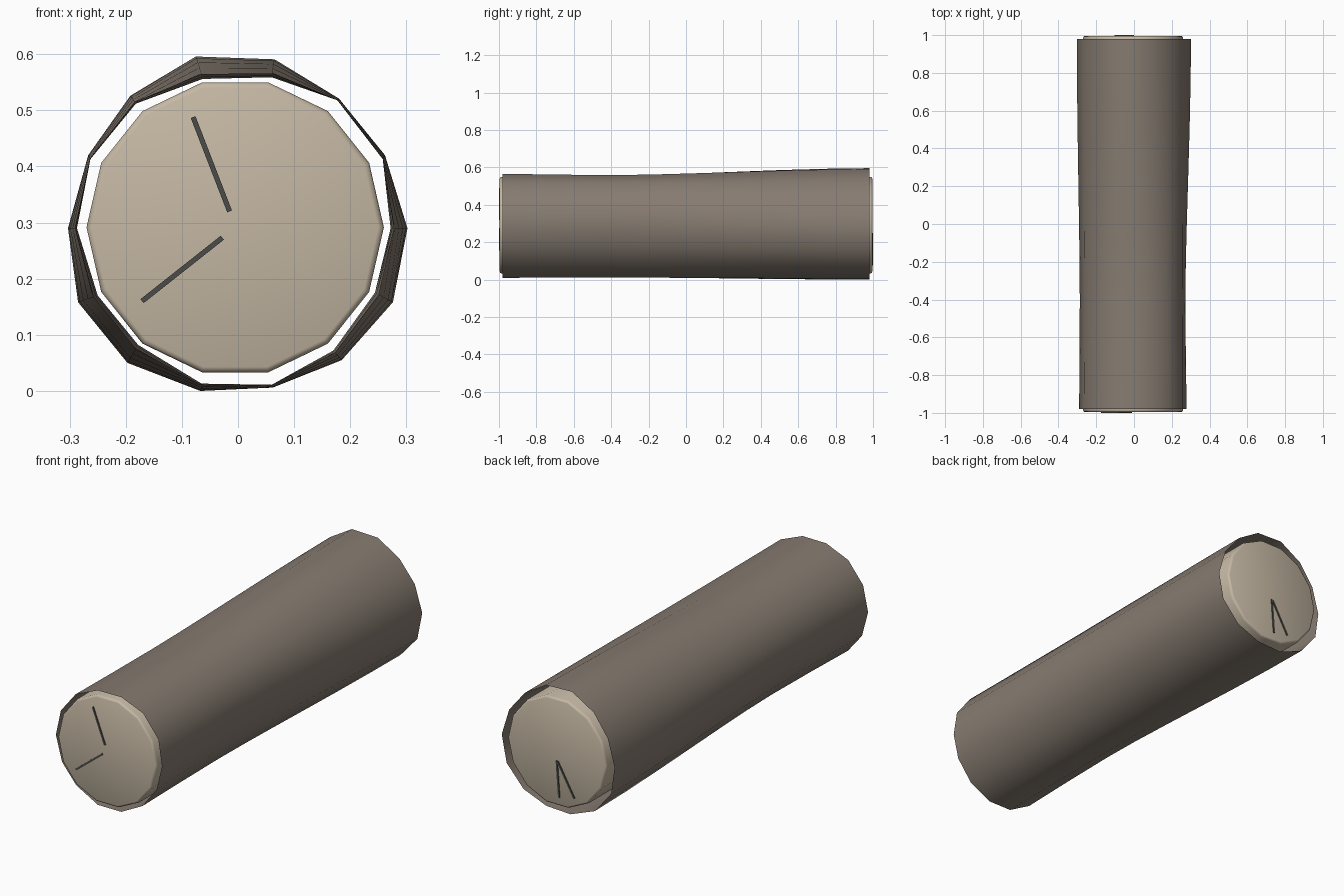
import bpy, bmesh, math
from mathutils import Vector

if "Cube" in bpy.data.objects:
    bpy.data.objects.remove(bpy.data.objects["Cube"])


def material(name, rgb):
    m = bpy.data.materials.new(name)
    m.diffuse_color = (*rgb, 1)
    m.use_nodes = True
    m.node_tree.nodes["Principled BSDF"].inputs["Base Color"].default_value = m.diffuse_color
    return m


def make(name, bm, mat, smooth=True):
    bmesh.ops.recalc_face_normals(bm, faces=bm.faces)
    me = bpy.data.meshes.new(name)
    bm.to_mesh(me)
    bm.free()
    for p in me.polygons:
        p.use_smooth = smooth
    me.materials.append(mat)
    ob = bpy.data.objects.new(name, me)
    bpy.context.collection.objects.link(ob)
    return ob


def loft(rings, capped):
    bm = bmesh.new()
    vs = [[bm.verts.new(p) for p in ring] for ring in rings]
    n = len(vs[0])
    for a, b in zip(vs, vs[1:]):
        for i in range(n):
            j = (i + 1) % n
            bm.faces.new((a[i], a[j], b[j], b[i]))
    if capped:
        bm.faces.new(vs[0])
        bm.faces.new(vs[-1])
    return bm


bark_mat = material("bark_brown", (0.24, 0.20, 0.165))
wood_mat = material("pale_wood", (0.56, 0.48, 0.37))
crack_mat = material("dark_crack", (0.07, 0.07, 0.065))

# Bark: open 14-sided shell, narrow waist flaring towards the back
wide = [(-.075, .596), (.065, .591), (.18, .521), (.262, .42), (.302, .29),
        (.276, .158), (.185, .055), (.062, .006), (-.067, .0), (-.197, .05),
        (-.285, .158), (-.303, .29), (-.267, .42), (-.192, .526)]
waist = [(-.063, .556), (.06, .559), (.177, .518), (.258, .413), (.272, .29),
         (.244, .175), (.17, .072), (.06, .011), (-.065, .013), (-.178, .082),
         (-.25, .17), (-.287, .29), (-.263, .413), (-.182, .512)]
stations = [(-.98, .22), (-.7, .08), (-.4, 0), (-.2, .08), (0, .25),
            (.25, .5), (.5, .74), (.75, .92), (.98, 1)]
rings = [[(a + (c - a) * t, y, b + (d - b) * t)
          for (a, b), (c, d) in zip(waist, wide)] for y, t in stations]
make("bark", loft(rings, False), bark_mat)

# Core: full-length 14-sided cylinder with a small rounded rim
CX, CZ, N = -.005, .2915, 14
core = [[(CX + r * math.sin((i) * math.tau / N + math.pi / 2), y,
          CZ + r * math.cos((i) * math.tau / N + math.pi / 2))
         for i in range(N)]
        for r, y in [(.255, -.996), (.262, -.993), (.265, -.985),
                     (.265, .985), (.262, .993), (.255, .996)]]
make("wood_core", loft(core, True), wood_mat)


# Cracks: thin dark strips on both end faces
def crack(name, p, q, side):
    a, b = Vector((p[0], 0, p[1])), Vector((q[0], 0, q[1]))
    w = (b - a).normalized().cross(Vector((0, 1, 0))) * .0045
    ring = [a - w, a + w, b + w, b - w]
    ends = [[v + Vector((0, side * y, 0)) for v in ring] for y in (.985, 1.0)]
    make(name, loft(ends, True), crack_mat, False)


crack("front_crack_upper", (-.08, .488), (-.015, .32), -1)
crack("front_crack_lower", (-.171, .16), (-.028, .273), -1)
crack("back_crack_straight", (-.005, .25), (-.018, .075), 1)
crack("back_crack_slanted", (-.01, .248), (-.1, .09), 1)
